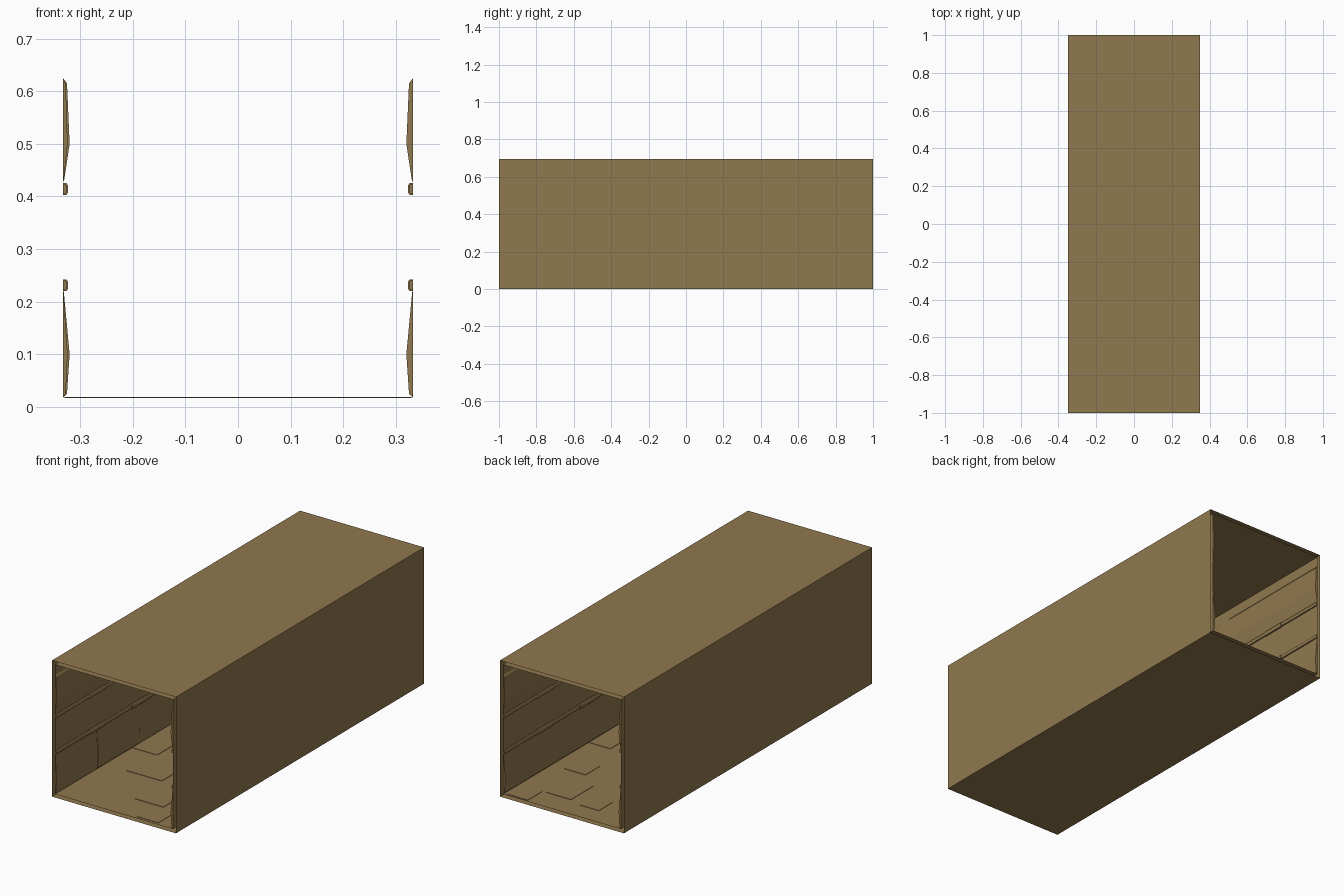
import bpy, bmesh, random

if "Cube" in bpy.data.objects:
    bpy.data.objects.remove(bpy.data.objects["Cube"])

random.seed(4)
tan = bpy.data.materials.new("tan_brown")
tan.diffuse_color = (0.28, 0.188, 0.077, 1)
tan.use_nodes = True
tan.node_tree.nodes["Principled BSDF"].inputs["Base Color"].default_value = tan.diffuse_color

W, H, L = 0.35, 0.695, 1.0      # outer half width, height, half length
T = 0.017                       # gap between the outer shell and inner lining
IN = W - T                      # inner wall position


def finish(name, bm, smooth=False):
    me = bpy.data.meshes.new(name)
    bm.to_mesh(me)
    bm.free()
    ob = bpy.data.objects.new(name, me)
    bpy.context.collection.objects.link(ob)
    me.materials.append(tan)
    if smooth:
        bpy.ops.object.select_all(action='DESELECT')
        ob.select_set(True)
        bpy.context.view_layer.objects.active = ob
        bpy.ops.object.shade_smooth_by_angle()
    return ob


def tube(name, hw, z0, z1, inward):
    """Open ended rectangular sleeve running along y."""
    bm = bmesh.new()
    ring = [(-hw, z0), (hw, z0), (hw, z1), (-hw, z1)]
    a = [bm.verts.new((x, -L, z)) for x, z in ring]
    b = [bm.verts.new((x, L, z)) for x, z in ring]
    for i in range(4):
        j = (i + 1) % 4
        f = bm.faces.new((a[i], a[j], b[j], b[i]))
        if inward:
            f.normal_flip()
    finish(name, bm)


def strip(bm, side, profile, y0, y1):
    """Wall profile (height off wall, z) extruded along y, with end caps."""
    ends = [[bm.verts.new((side * (IN - d), y, z)) for d, z in profile] for y in (y0, y1)]
    for i in range(len(profile) - 1):
        bm.faces.new((ends[0][i], ends[0][i + 1], ends[1][i + 1], ends[1][i]))
    for e in ends:
        bm.faces.new(e)


# Outer shell and inner lining, both open at the ends
tube("outer_shell", W, 0, H, False)
tube("inner_lining", IN, T, H - T, True)

for side, label in ((-1, "left"), (1, "right")):
    # Bulged wall panels, six per row
    bm = bmesh.new()
    for z0, z1, zm in ((T, 0.222, 0.10), (0.425, 0.625, 0.50)):
        for i in range(6):
            k = random.choice((0.7, 1.0, 1.0))
            y0 = -L + i / 3
            prof = [(0, z0), (0.003 * k, z0 + 0.008), (0.013 * k, zm),
                    (0.008 * k, z1 - 0.01), (0, z1)]
            if z0 < 0.1:
                prof = [(0, z0), (0.008 * k, z0 + 0.008), (0.013 * k, zm),
                        (0.002 * k, z1 - 0.004), (0, z1)]
            strip(bm, side, prof, y0, y0 + 1 / 3)
    bmesh.ops.recalc_face_normals(bm, faces=bm.faces)
    finish(label + "_wall_panels", bm)

    # Rounded rails along the wall, with thicker joint sleeves
    bm = bmesh.new()
    for z in (0.231, 0.414):
        for y0, y1, d, h in [(-L, L, 0.008, 0.009)] + [
                (c - 0.06, c + 0.06, 0.010, 0.011) for c in (-0.67, -0.33, 0, 0.33, 0.67)]:
            strip(bm, side, [(0, z - h), (d * 0.7, z - h), (d, z - h * 0.6),
                             (d, z + h * 0.6), (d * 0.7, z + h), (0, z + h)], y0, y1)
    bmesh.ops.recalc_face_normals(bm, faces=bm.faces)
    finish(label + "_wall_rails", bm, True)

# Thin plates scattered on the floor
plates = [(-0.26, -0.32, 0.14, 0.12), (-0.11, -0.51, 0.2, 0.18), (0.08, -0.75, 0.16, 0.16),
          (0.18, -0.92, 0.12, 0.13), (0.26, 0.93, 0.12, 0.12), (0.11, 0.78, 0.14, 0.18),
          (-0.08, 0.84, 0.11, 0.11), (0.27, 0.26, 0.12, 0.10), (-0.05, 0.1, 0.2, 0.16),
          (0.15, -0.1, 0.16, 0.2), (0.2, 0.55, 0.12, 0.12), (-0.18, 0.5, 0.12, 0.18)]
bm = bmesh.new()
for x, y, sx, sy in plates:
    vs = bmesh.ops.create_cube(bm, size=1)['verts']
    bmesh.ops.scale(bm, vec=(sx, sy, 0.002), verts=vs)
    bmesh.ops.translate(bm, vec=(x, y, T + 0.001), verts=vs)
finish("floor_plates", bm)
